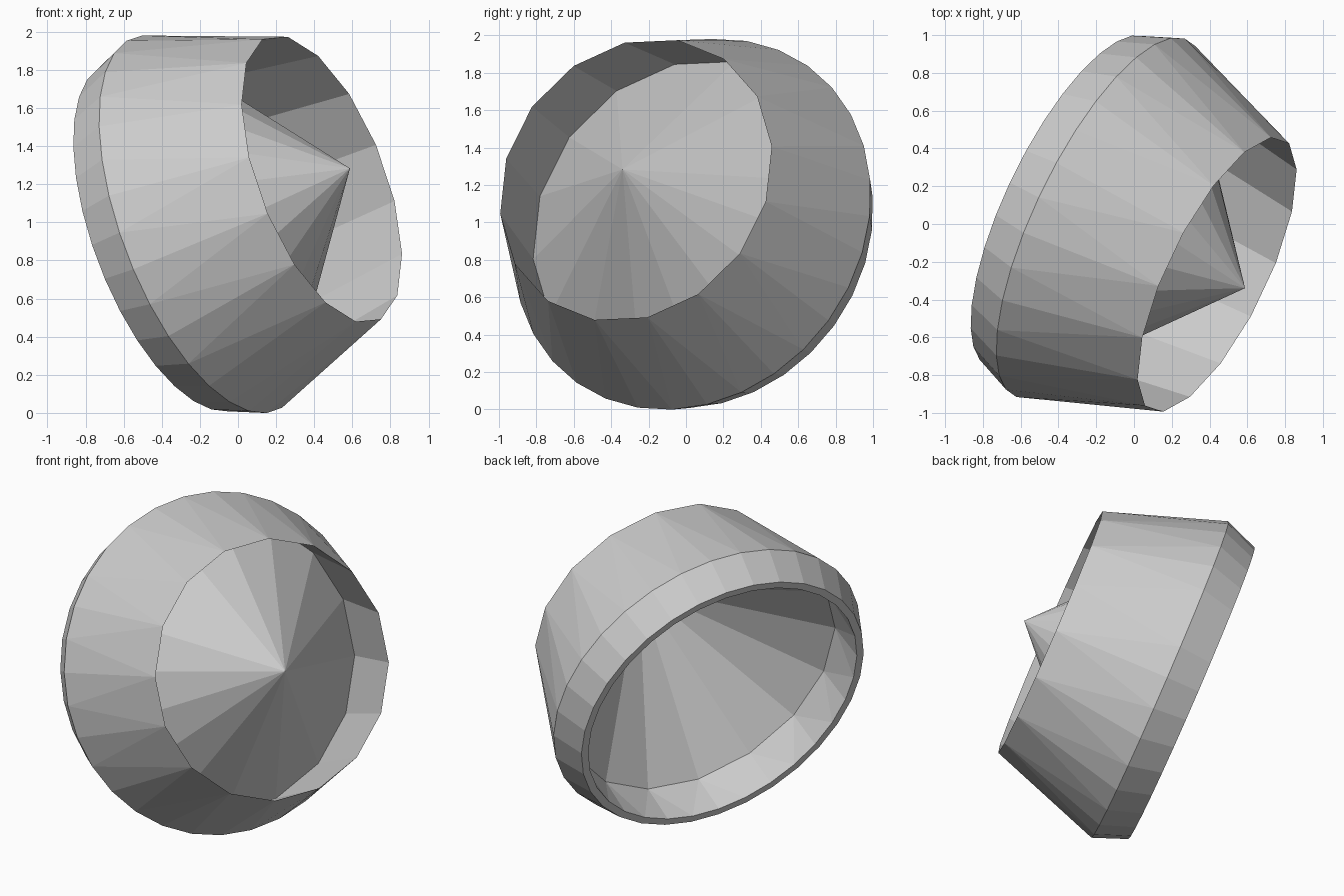
import bpy, bmesh, math
from mathutils import Vector, Matrix

if "Cube" in bpy.data.objects:
    bpy.data.objects.remove(bpy.data.objects["Cube"])

# Tilted axis of revolution and a reference direction to a rim corner
axis = Vector((0.85, -0.414, 0.326)).normalized()
u = Vector((0.42, 0.56, -0.395))
u = (u - axis * u.dot(axis)).normalized()
v = axis.cross(u)
base = Vector((-0.177, 0.033, 0.99))


def ring(bm, radius, depth, sides):
    pts = []
    for i in range(sides):
        a = 2 * math.pi * i / sides
        pts.append(bm.verts.new(base + axis * depth
                                + (u * math.cos(a) + v * math.sin(a)) * radius))
    return pts


def bridge(bm, a, b):
    """Join two rings; a 32-sided ring meets a 16-sided one with triangles."""
    if len(a) < len(b):
        a, b = b, a
    n = len(b)
    if len(a) == n:
        for i in range(n):
            j = (i + 1) % n
            bm.faces.new((a[i], a[j], b[j], b[i]))
        return
    for i in range(n):
        bm.faces.new((a[2 * i - 1], a[2 * i], b[i]))
        bm.faces.new((a[2 * i], a[2 * i + 1], b[i]))
        bm.faces.new((b[i], a[2 * i + 1], b[(i + 1) % n]))


def finish(bm, name):
    me = bpy.data.meshes.new(name)
    bm.to_mesh(me)
    bm.free()
    ob = bpy.data.objects.new(name, me)
    bpy.context.collection.objects.link(ob)


# Outer shell: (radius, depth, sides) around the closed wall section
section = [(0.92, -0.21, 32), (0.967, -0.21, 32), (1.049, 0.0, 32),
           (0.80, 0.726, 16), (0.91, 0.06, 16)]
bm = bmesh.new()
rings = [ring(bm, *s) for s in section]
for k in range(len(rings)):
    bridge(bm, rings[k], rings[(k + 1) % len(rings)])
bmesh.ops.recalc_face_normals(bm, faces=bm.faces)
finish(bm, "shell")

# Pointed cone inside the shell, open to the back
bm = bmesh.new()
rim = ring(bm, 0.91, 0.06, 16)
tip = bm.verts.new(base + axis * 0.90)
for i in range(16):
    bm.faces.new((rim[i], rim[(i + 1) % 16], tip))
finish(bm, "inner_cone")
